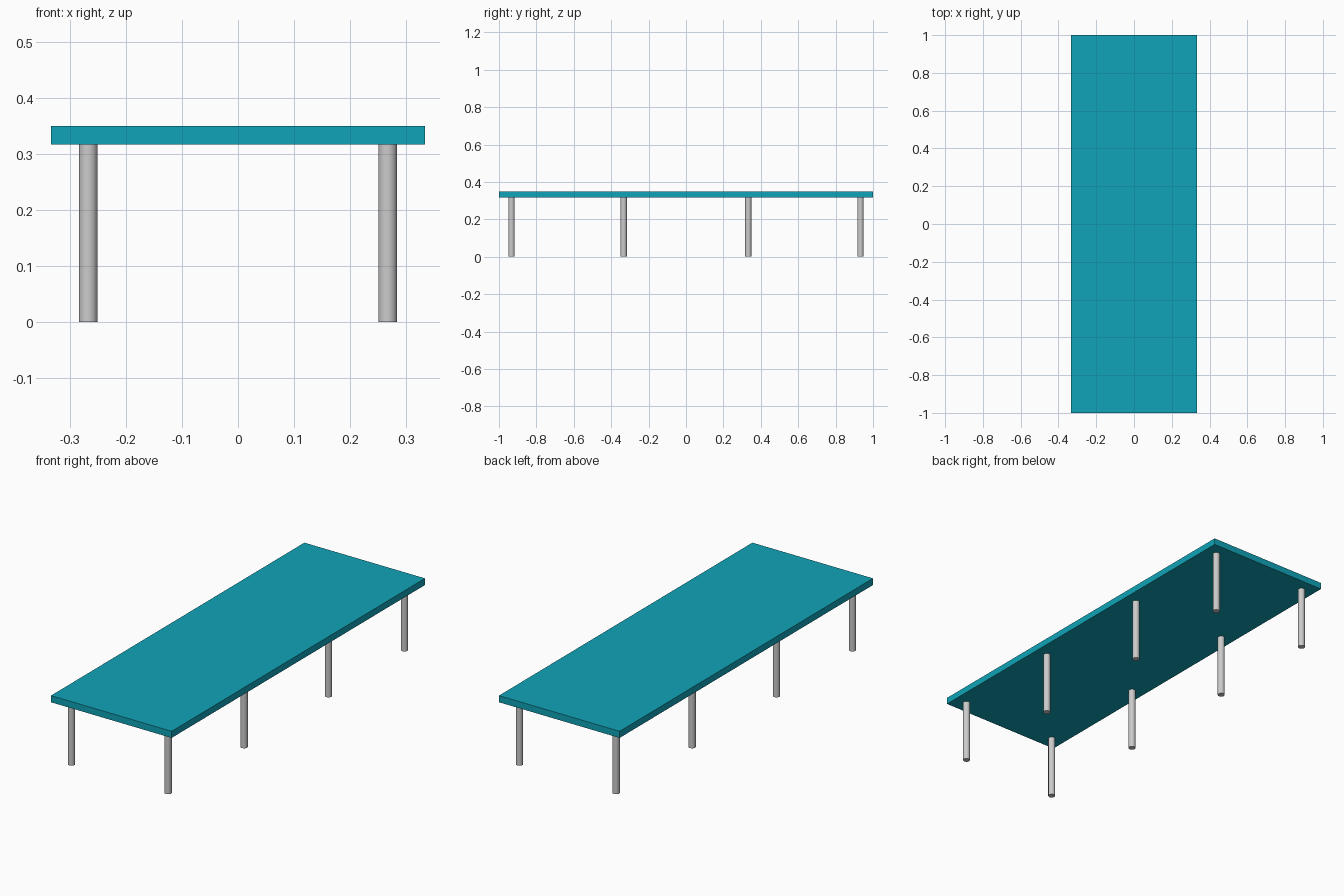
import bpy
import math

if "Cube" in bpy.data.objects:
    bpy.data.objects.remove(bpy.data.objects["Cube"])

TOP_Z = 0.35
THICK = 0.0333
LEG_H = TOP_Z - THICK
LEG_R = 0.0167

# Table top slab
bpy.ops.mesh.primitive_cube_add(size=1, location=(0, 0, TOP_Z - THICK / 2))
top = bpy.context.object
top.name = "table_top"
top.scale = (0.6667, 2.0, THICK)
bpy.ops.object.transform_apply(location=False, rotation=False, scale=True)
teal = bpy.data.materials.new("teal")
teal.diffuse_color = (0.005, 0.37, 0.48, 1)
teal.use_nodes = True
teal.node_tree.nodes["Principled BSDF"].inputs["Base Color"].default_value = teal.diffuse_color
top.data.materials.append(teal)


def add_leg(name, x, y):
    bpy.ops.mesh.primitive_cylinder_add(
        vertices=32, radius=LEG_R, depth=LEG_H, location=(x, y, LEG_H / 2))
    bpy.context.object.name = name
    bpy.ops.object.shade_smooth_by_angle(angle=math.radians(30))


# Four pairs of round legs along the length
rows = {"front": -0.933, "front_middle": -0.333,
        "back_middle": 0.333, "back": 0.933}
for row, y in rows.items():
    for side, x in (("left", -0.267), ("right", 0.267)):
        add_leg(f"{row}_{side}_leg", x, y)
